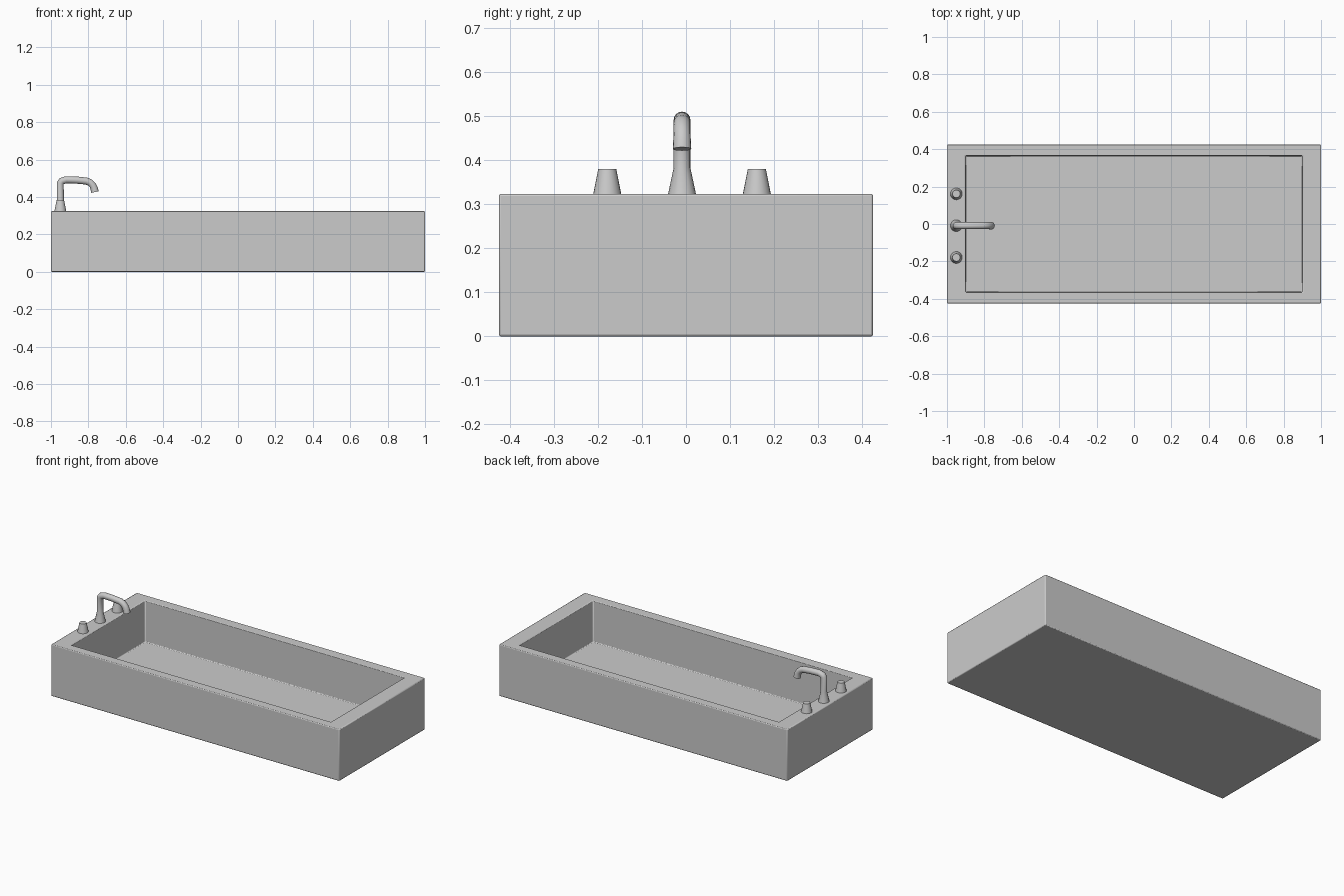
import bpy, bmesh
from mathutils import Matrix, Vector

if "Cube" in bpy.data.objects:
    bpy.data.objects.remove(bpy.data.objects["Cube"])

RIM = 0.324          # height of the rim
FIT_X, FIT_Y = -0.95, -0.009   # centre of the fittings


def smooth(ob, angle=0.7):
    bpy.ops.object.select_all(action='DESELECT')
    ob.select_set(True)
    bpy.context.view_layer.objects.active = ob
    bpy.ops.object.shade_smooth_by_angle(angle=angle)


def add_mesh(name, bm):
    me = bpy.data.meshes.new(name)
    bm.normal_update()
    bm.to_mesh(me)
    bm.free()
    ob = bpy.data.objects.new(name, me)
    bpy.context.collection.objects.link(ob)
    return ob


# Tub: a box whose top is inset and pushed down to make the basin
bm = bmesh.new()
bmesh.ops.create_cube(bm, size=1.0)
for v in bm.verts:
    v.co = Vector((v.co.x * 2, v.co.y * 0.85, (v.co.z + 0.5) * RIM))
top = max(bm.faces, key=lambda f: f.calc_center_median().z)
bmesh.ops.inset_region(bm, faces=[top], thickness=0.05)
for v in top.verts:
    v.co.x = 0.9 if v.co.x > 0 else -0.9
    v.co.y = 0.365 if v.co.y > 0 else -0.365
res = bmesh.ops.extrude_discrete_faces(bm, faces=[top])
bmesh.ops.translate(bm, verts=res['faces'][0].verts[:], vec=(0, 0, -0.26))
tub = add_mesh("tub", bm)
bev = tub.modifiers.new("soft_edges", 'BEVEL')
bev.width = 0.005
bev.segments = 2
smooth(tub)

# Tap knobs: tapered cylinders either side of the spout
for name, side in (("front_knob", -1), ("back_knob", 1)):
    bm = bmesh.new()
    bmesh.ops.create_cone(bm, cap_ends=True, segments=24, radius1=0.0325,
                          radius2=0.0205, depth=0.06,
                          matrix=Matrix.Translation((FIT_X, FIT_Y + side * 0.17, RIM + 0.026)))
    smooth(add_mesh(name, bm))

# Faucet: one swept tube with a flared foot and a hooked spout (x, z, radius)
path = [(-0.95, 0.320, 0.0325), (-0.95, 0.383, 0.019), (-0.95, 0.474, 0.019),
        (-0.942, 0.485, 0.019), (-0.918, 0.492, 0.019), (-0.86, 0.490, 0.019),
        (-0.81, 0.485, 0.019), (-0.791, 0.477, 0.019), (-0.777, 0.463, 0.019),
        (-0.769, 0.446, 0.020), (-0.765, 0.426, 0.021)]
cu = bpy.data.curves.new("faucet", 'CURVE')
cu.dimensions = '3D'
cu.bevel_depth = 1.0
cu.bevel_resolution = 6
cu.use_fill_caps = True
sp = cu.splines.new('POLY')
sp.points.add(len(path) - 1)
for p, (x, z, r) in zip(sp.points, path):
    p.co = (x, FIT_Y, z, 1)
    p.radius = r
faucet = bpy.data.objects.new("faucet", cu)
bpy.context.collection.objects.link(faucet)
bpy.ops.object.select_all(action='DESELECT')
faucet.select_set(True)
bpy.context.view_layer.objects.active = faucet
bpy.ops.object.convert(target='MESH')
faucet = bpy.context.view_layer.objects.active
# close the tube ends properly
bm = bmesh.new()
bm.from_mesh(faucet.data)
bmesh.ops.remove_doubles(bm, verts=bm.verts[:], dist=0.0002)
bmesh.ops.recalc_face_normals(bm, faces=bm.faces[:])
bm.to_mesh(faucet.data)
bm.free()
smooth(faucet, 0.9)
